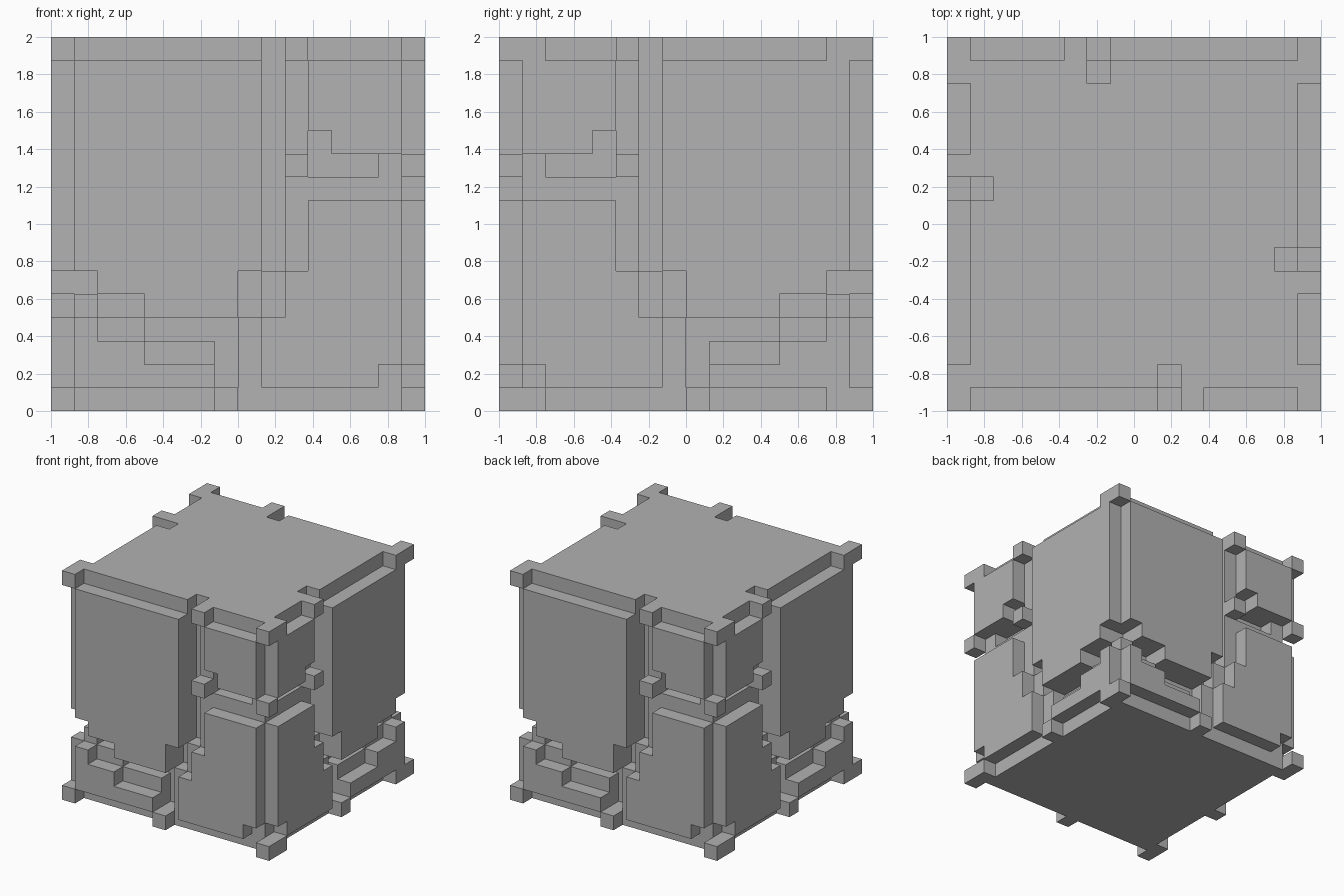
import bpy
import bmesh

CELL = 0.125  # everything sits on a 16-cell lattice

if "Cube" in bpy.data.objects:
    bpy.data.objects.remove(bpy.data.objects["Cube"], do_unlink=True)

grey = bpy.data.materials.new("plain_grey")
grey.use_nodes = True
grey.diffuse_color = (0.445, 0.445, 0.445, 1)
grey.node_tree.nodes["Principled BSDF"].inputs["Base Color"].default_value = grey.diffuse_color

# Each side maps (across, depth) to plan position; adjoining sides are mirrored
FRONT_BACK = [lambda u, d: (u, d - 8), lambda u, d: (-u, 8 - d)]
RIGHT_LEFT = [lambda u, d: (8 - d, -u), lambda u, d: (d - 8, u)]
ALL_SIDES = FRONT_BACK + RIGHT_LEFT


def rect(u0, u1, z0, z1):
    return [(u0, z0), (u1, z0), (u1, z1), (u0, z1)]


def tidy(points):
    """Drop repeated and collinear points."""
    points = list(points)
    i = 0
    while i < len(points):
        a, b, c = points[i - 1], points[i], points[(i + 1) % len(points)]
        if (b[0] - a[0]) * (c[1] - b[1]) == (b[1] - a[1]) * (c[0] - b[0]):
            points.pop(i)
            i = 0
        else:
            i += 1
    return points


def build(name, profiles, d0, d1, sides):
    """Extrude profiles inward from depth d0 to d1 on the given sides."""
    bm = bmesh.new()
    for side in sides:
        for profile in profiles:
            rings = []
            for d in (d0, d1):
                ring = []
                for u, z in tidy(profile):
                    x, y = side(u, d)
                    ring.append(bm.verts.new((x * CELL, y * CELL, z * CELL)))
                rings.append(ring)
            outer, inner = rings
            bm.faces.new(outer)
            bm.faces.new(inner[::-1])
            for i in range(len(outer)):
                bm.faces.new((outer[i - 1], inner[i - 1], inner[i], outer[i]))
    bmesh.ops.recalc_face_normals(bm, faces=bm.faces)
    mesh = bpy.data.meshes.new(name)
    bm.to_mesh(mesh)
    bm.free()
    mesh.materials.append(grey)
    obj = bpy.data.objects.new(name, mesh)
    bpy.context.collection.objects.link(obj)


# Solid core
build("core", [rect(-6, 6, 0, 16)], 2, 14, FRONT_BACK[:1])

# Outer raised panels
step_edge = [(0, 6), (0, 4), (-4, 4), (-4, 5), (-6, 5), (-6, 6), (-7, 6)]
large_panel = [(-7, 15), (1, 15), (1, 6)] + step_edge
stair_panel = [(-7, 1), (-1, 1), (-1, 2), (-4, 2), (-4, 3), (-6, 3), (-6, 4), (-7, 4)]
upper_panel = [(3, 15), (3, 12), (4, 12), (4, 11), (7, 11), (7, 15)]
lower_panel = [(3, 9), (7, 9), (7, 2), (6, 2), (6, 1), (1, 1), (1, 4), (2, 4), (2, 6), (3, 6)]
build("large_panels", [large_panel], 0, 1, ALL_SIDES)
build("stair_panels", [stair_panel], 0, 1, ALL_SIDES)
build("upper_corner_panels", [upper_panel], 0, 1, ALL_SIDES)
build("lower_corner_panels", [lower_panel], 0, 1, ALL_SIDES)

# Backing layer, split by a one-cell groove
large_backing = [(-7, 16), (1, 16), (1, 6)] + step_edge
lower_backing = [(-7, 0), (7, 0), (7, 10), (2, 10), (2, 6), (1, 6), (1, 4), (0, 4), (0, 1),
                 (-1, 1), (-1, 3), (-4, 3), (-4, 4), (-6, 4), (-6, 5), (-7, 5)]
upper_backing = [(2, 16), (2, 10), (3, 10), (3, 12), (4, 12), (4, 11), (6, 11),
                 (6, 10), (7, 10), (7, 16)]
backing = [large_backing, lower_backing, upper_backing]
trimmed = [[(max(-6, min(6, u)), z) for u, z in p] for p in backing]
build("front_back_backing", backing, 1, 2, FRONT_BACK)
build("side_backing", trimmed, 1, 2, RIGHT_LEFT)

# Small edge lugs
build("edge_lugs", [rect(2, 3, 15, 16), rect(2, 3, 10, 11), rect(-1, 0, 0, 1)], 0, 1, ALL_SIDES)

# Corner blocks, with the longer arms on the two sides
corners = [rect(u, u + 1, z, z + 1) for u in (-8, 7) for z in (0, 15)]
build("corner_blocks", corners + [rect(7, 8, 10, 11)], 0, 1, FRONT_BACK)
arms = [rect(u, u + 1, z, z + 1) for u in (-7, 6) for z in (0, 15)]
build("corner_arms", arms, 0, 1, RIGHT_LEFT)
